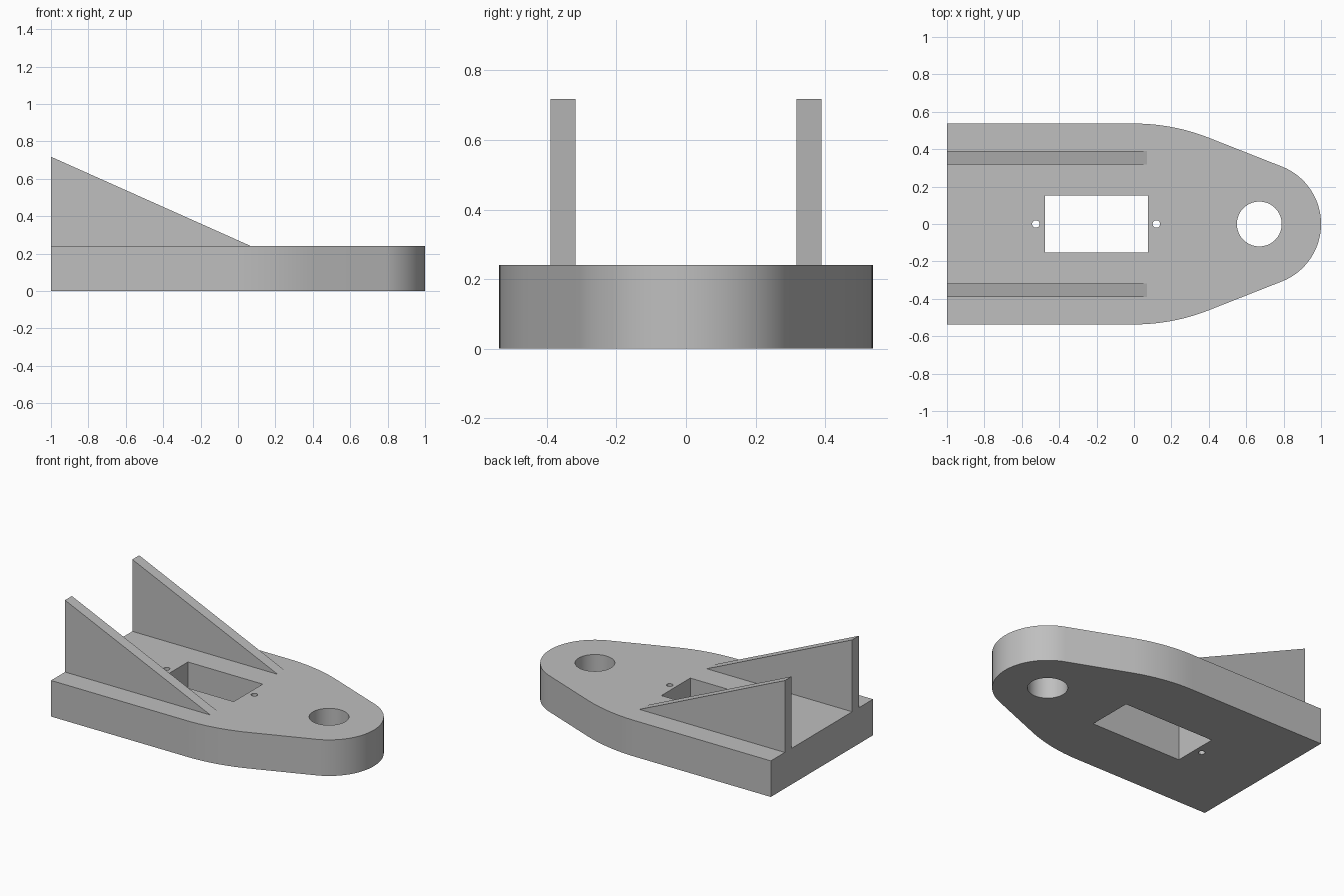
import bpy
import bmesh
from math import sin, cos, radians, pi

cube = bpy.data.objects.get("Cube")
if cube:
    bpy.data.objects.remove(cube, do_unlink=True)

# One plain grey for the whole bracket
grey = bpy.data.materials.new("mid grey")
grey.use_nodes = True
colour = (0.52, 0.52, 0.52, 1)
grey.diffuse_color = colour
grey.node_tree.nodes["Principled BSDF"].inputs["Base Color"].default_value = colour


def prism(name, outline, direction):
    """Extrude a flat outline of 3D points along a direction."""
    bm = bmesh.new()
    face = bm.faces.new([bm.verts.new(p) for p in outline])
    new = bmesh.ops.extrude_face_region(bm, geom=[face])["geom"]
    bmesh.ops.translate(bm, vec=direction,
                        verts=[v for v in new if isinstance(v, bmesh.types.BMVert)])
    bmesh.ops.recalc_face_normals(bm, faces=bm.faces)
    mesh = bpy.data.meshes.new(name)
    bm.to_mesh(mesh)
    bm.free()
    mesh.materials.append(grey)
    obj = bpy.data.objects.new(name, mesh)
    bpy.context.collection.objects.link(obj)
    return obj


def arc(cx, cy, radius, start, end, steps):
    return [(cx + radius * cos(start + (end - start) * i / steps),
             cy + radius * sin(start + (end - start) * i / steps))
            for i in range(steps + 1)]


def cut(target, name, outline, bottom, top):
    """Subtract a vertical prism, then discard the cutter."""
    cutter = prism(name, [(x, y, bottom) for x, y in outline], (0, 0, top - bottom))
    cutter.hide_render = True
    mod = target.modifiers.new(name, 'BOOLEAN')
    mod.operation = 'DIFFERENCE'
    mod.solver = 'EXACT'
    mod.object = cutter
    bpy.context.view_layer.objects.active = target
    bpy.ops.object.modifier_apply(modifier=name)
    bpy.data.objects.remove(cutter, do_unlink=True)


def rectangle(x0, x1, half):
    return [(x0, -half), (x1, -half), (x1, half), (x0, half)]


# Base plate: straight tail, curved shoulders, tapered sides and round nose
thickness, half_width = 0.24, 0.537
nose_x, nose_r = 0.67, 0.33
taper = radians(21.5)
shoulder_r = ((nose_x * sin(taper) + nose_r - half_width * cos(taper))
              / (1 - cos(taper)))
upper = [(-1, half_width)]
upper += arc(0, half_width - shoulder_r, shoulder_r, pi / 2, pi / 2 - taper, 16)
upper += arc(nose_x, 0, nose_r, pi / 2 - taper, 0, 24)
outline = upper + [(x, -y) for x, y in reversed(upper[:-1])]
base = prism("base_plate", [(x, y, 0) for x, y in outline], (0, 0, thickness))

# Nose hole, rectangular opening, its underside recess and two screw holes
cut(base, "nose_hole", arc(nose_x, 0, 0.12, 0, 2 * pi, 64)[:-1], -0.1, 0.4)
cut(base, "opening", rectangle(-0.475, 0.075, 0.152), -0.1, 0.4)
cut(base, "recess", rectangle(-0.475, 0.189, 0.152), -0.1, thickness / 2)
for x in (-0.525, 0.12):
    cut(base, "screw_hole", arc(x, 0, 0.02, 0, 2 * pi, 24)[:-1], -0.1, 0.4)

# Two triangular ribs standing on the tail
ribs = []
for side, y in (("right", -0.39), ("left", 0.318)):
    triangle = [(-1, y, thickness), (0.07, y, thickness), (-1, y, 0.718)]
    ribs.append(prism(side + "_rib", triangle, (0, 0.072, 0)))

# Smooth the curved walls while keeping the edges crisp
bpy.ops.object.select_all(action='DESELECT')
for obj in [base] + ribs:
    obj.select_set(True)
bpy.context.view_layer.objects.active = base
bpy.ops.object.shade_smooth_by_angle(angle=radians(30))
